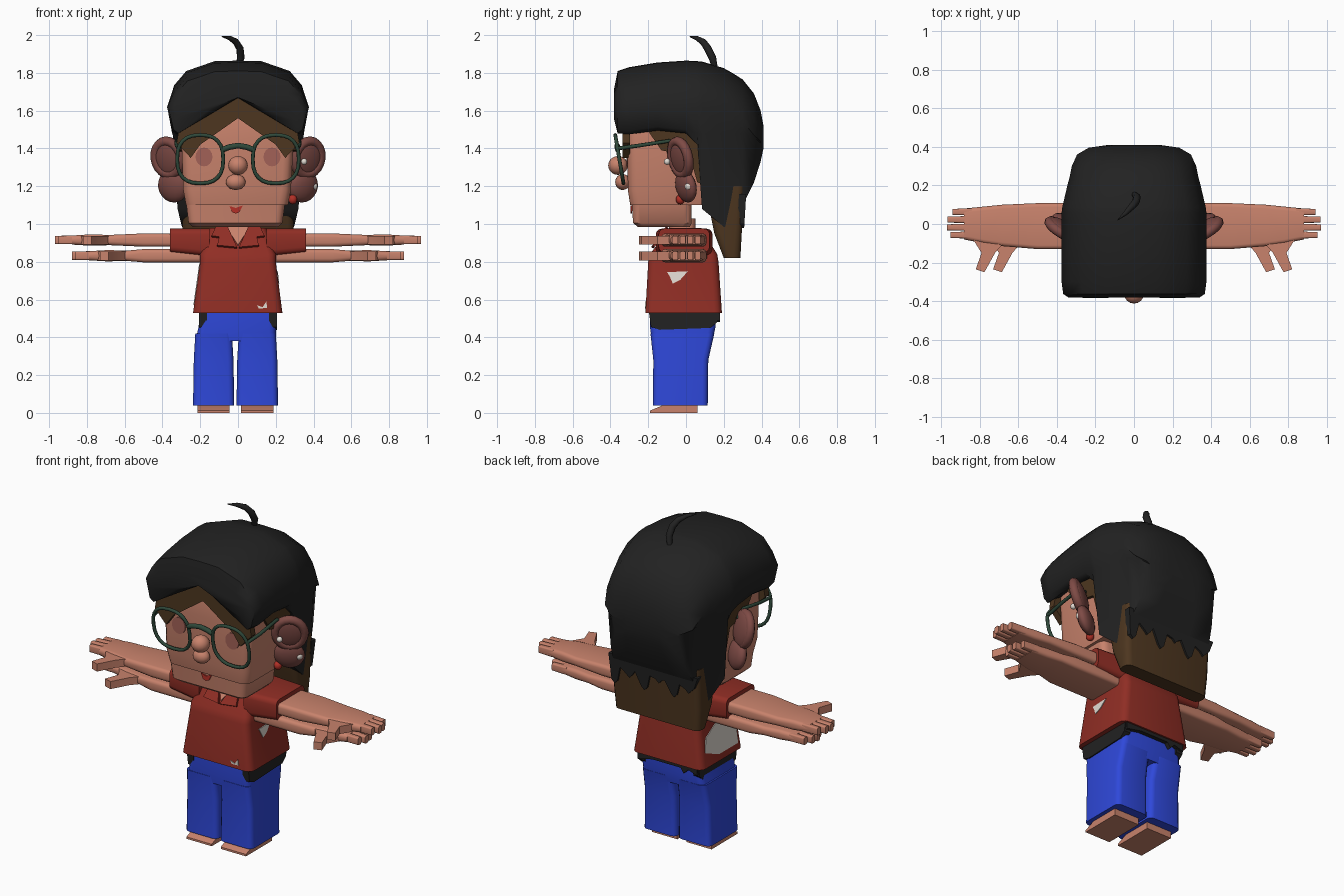
import bpy, bmesh
from math import sin, cos, pi, radians
from mathutils import Matrix, Vector

cube = bpy.data.objects.get("Cube")
if cube:
    bpy.data.objects.remove(cube)


def material(name, r, g, b):
    m = bpy.data.materials.new(name)
    m.use_nodes = True
    m.diffuse_color = (r, g, b, 1)
    m.node_tree.nodes["Principled BSDF"].inputs["Base Color"].default_value = (r, g, b, 1)
    return m


SKIN = material("skin", .58, .225, .15)
EAR = material("ear_flesh", .21, .07, .06)
BLUSH = material("blush", .36, .12, .095)
BLACK = material("black", .016, .016, .016)
BROWN = material("brown_hair", .075, .037, .014)
RED = material("shirt_red", .28, .027, .018)
BRIGHT = material("bright_red", .45, .03, .02)
BLUE = material("blue", .028, .065, .7)
GREEN = material("frame_green", .028, .065, .042)
WHITE = material("off_white", .75, .7, .64)


def finish(name, bm, mat, angle=38):
    bmesh.ops.recalc_face_normals(bm, faces=bm.faces)
    me = bpy.data.meshes.new(name)
    bm.to_mesh(me)
    bm.free()
    me.materials.append(mat)
    me.shade_smooth()
    me.set_sharp_from_angle(angle=radians(angle))
    ob = bpy.data.objects.new(name, me)
    bpy.context.collection.objects.link(ob)
    return ob


def loft(name, rings, mat, angle=38):
    """Skin a list of equal-length rings and cap both ends."""
    bm = bmesh.new()
    rows = [[bm.verts.new(p) for p in ring] for ring in rings]
    n = len(rows[0])
    for a, b in zip(rows, rows[1:]):
        for i in range(n):
            j = (i + 1) % n
            bm.faces.new((a[i], a[j], b[j], b[i]))
    bm.faces.new(rows[0])
    bm.faces.new(rows[-1])
    return finish(name, bm, mat, angle)


def rrect(u0, u1, v0, v1, r):
    """Rounded rectangle outline."""
    corners = ((u1 - r, v1 - r), (u0 + r, v1 - r), (u0 + r, v0 + r), (u1 - r, v0 + r))
    return [(u + r * cos(a), v + r * sin(a)) for k, (u, v) in enumerate(corners)
            for a in ((k + i / 3) * pi / 2 for i in range(4))]


def stack(name, sections, r, mat):
    """Rounded block from (z, x0, x1, y0, y1) sections."""
    return loft(name, [[(x, y, s[0]) for x, y in rrect(*s[1:], r)] for s in sections], mat)


def limb(name, side, sections, r, mat):
    """Rounded block along x from (x, y0, y1, z0, z1) sections."""
    return loft(name, [[(side * s[0], y, z) for y, z in rrect(*s[1:], r)] for s in sections], mat)


def prism(name, pts, put, offset, mat):
    """Flat outline placed by a function and thickened along an offset."""
    base = [Vector(put(u, v)) for u, v in pts]
    return loft(name, [base, [p + Vector(offset) for p in base]], mat, 30)


def ball(name, loc, radii, mat, rot=(0, 0), seg=16):
    m = (Matrix.Translation(loc) @ Matrix.Rotation(radians(rot[1]), 4, 'Z')
         @ Matrix.Rotation(radians(rot[0]), 4, 'X') @ Matrix.Diagonal((*radii, 1)))
    bm = bmesh.new()
    bmesh.ops.create_uvsphere(bm, u_segments=seg, v_segments=seg // 2 + 2, radius=1, matrix=m)
    return finish(name, bm, mat, 60)


def tube(name, pts, radius, mat, cyclic=False, radii=None):
    cu = bpy.data.curves.new(name, 'CURVE')
    cu.dimensions = '3D'
    cu.bevel_depth = radius
    cu.bevel_resolution = 2
    cu.use_fill_caps = True
    sp = cu.splines.new('POLY')
    sp.points.add(len(pts) - 1)
    for i, p in enumerate(pts):
        sp.points[i].co = (*p, 1)
        sp.points[i].radius = radii[i] if radii else 1
    sp.use_cyclic_u = cyclic
    sp.use_smooth = True
    cu.materials.append(mat)
    ob = bpy.data.objects.new(name, cu)
    bpy.context.collection.objects.link(ob)
    return ob


# Trousers and feet
stack("trouser_hips", [(.38, -.225, .2, -.18, .14), (.45, -.21, .2, -.19, .155),
                       (.56, -.195, .195, -.19, .155)], .035, BLUE)
for label, x0, x1 in (("right", -.238, -.02), ("left", -.008, .212)):
    cx = (x0 + x1) / 2
    stack(label + "_trouser_leg", [(.04, x0, x1, -.175, .115), (.28, x0 + .004, x1 - .004, -.173, .118),
                                   (.42, x0 + .012, x1 - .012, -.188, .15)], .03, BLUE)
    prism(label + "_foot", [(-.19, 0), (.06, 0), (.06, .06), (-.1, .05), (-.19, .012)],
          lambda y, z: (cx - .085, y, z), (.17, 0, 0), SKIN)

# Dark undershirt showing below the hem
for s in (-1, 1):
    prism("undershirt_side", [(-.2, .56), (-.185, .455), (-.14, .44), (.13, .45), (.165, .48), (.175, .56)],
          lambda y, z: (s * .165, y, z), (s * .042, 0, 0), BLACK)
prism("undershirt_back", [(-.2, .56), (.2, .56), (.2, .49), (.1, .51), (-.09, .51), (-.11, .48),
                          (-.14, .51), (-.2, .49)], lambda x, z: (x, .15, z), (0, .03, 0), BLACK)

# Shirt
stack("shirt", [(.53, -.238, .235, -.215, .19), (.8, -.2, .2, -.2, .172), (.84, -.2, .2, -.19, .165),
                (.98, -.15, .15, -.09, .08)], .04, RED)
stack("neck", [(.93, -.07, .07, -.09, .05), (1.03, -.07, .07, -.09, .05)], .04, SKIN)


def chest(x, z):
    return (x, -.194 + (z - .84) * .714, z)


prism("neck_opening", [(-.06, .98), (.06, .98), (0, .885)], chest, (0, -.004, .003), SKIN)
for s in (-1, 1):
    prism("lapel", [(.055, .98), (.12, .975), (.14, .93), (.1, .925), (.11, .88), (.005, .87)],
          lambda x, z: chest(s * x, z), (0, -.012, .008), RED)
    limb("sleeve", s, [(.15, -.16, .14, .83, .975), (.36, -.145, .125, .85, .975)], .03, RED)

# Worn patches on the shirt
prism("left_patch", [(-.1, .745), (.01, .75), (-.03, .705), (-.07, .685), (-.085, .72)],
      lambda y, z: (.234 - (z - .53) * .13, y, z), (.005, 0, 0), WHITE)
prism("right_patch", [(.14, .62), (.12, .7), (-.02, .77), (-.14, .79), (-.17, .7), (-.165, .57), (.02, .57)],
      lambda y, z: (-.237 + (z - .53) * .14, y, z), (-.005, 0, 0), WHITE)
prism("front_patch", [(.1, .57), (.13, .56), (.15, .59), (.155, .555), (.11, .553)],
      lambda x, z: (x, -.213, z), (0, -.005, 0), WHITE)

# Two arms on each side, with fingers and thumb
for s in (-1, 1):
    for label, dx, zc in (("upper", 0, .915), ("lower", -.09, .832)):
        limb(label + "_arm", s, [(.18, -.13, .11, zc - .035, zc + .035), (.5, -.13, .108, zc - .035, zc + .035),
                                 (.68 + dx, -.115, .1, zc - .027, zc + .027),
                                 (.78 + dx, -.1, .09, zc - .03, zc + .03),
                                 (.88 + dx, -.08, .08, zc - .024, zc + .024)], .02, SKIN)
        for i in range(4):
            y = -.075 + i * .04
            tip = (.95, .97, .965, .94)[i] + dx
            limb(label + "_finger", s, [(.84 + dx, y, y + .037, zc - .022, zc + .025),
                                        (tip, y + .002, y + .033, zc - .022, zc + .022)], .008, SKIN)
        prism(label + "_thumb", [(.66, -.08), (.84, -.07), (.79, -.15), (.82, -.235), (.775, -.25), (.72, -.15)],
              lambda x, y: (s * (x + dx), y, zc - .024), (0, 0, .046), SKIN)

# Head and face
stack("head", [(1.1, -.275, .265, -.295, .12), (1.18, -.29, .28, -.308, .15), (1.45, -.3, .295, -.31, .15),
               (1.62, -.29, .29, -.305, .15), (1.72, -.24, .24, -.27, .15)], .05, SKIN)
stack("jaw", [(.985, -.24, .215, -.255, .02), (1.005, -.262, .235, -.28, .03),
              (1.115, -.275, .25, -.288, .03)], .04, SKIN)
ball("nose", (0, -.36, 1.31), (.052, .052, .05), SKIN)
ball("nose_tip", (-.012, -.335, 1.222), (.052, .04, .042), SKIN)
prism("mouth", [(-.045, 1.095), (-.012, 1.085), (.025, 1.098), (.008, 1.063), (-.012, 1.055), (-.032, 1.063)],
      lambda x, z: (x, -.285, z), (0, -.008, 0), BRIGHT)
for s in (-1, 1):
    prism("cheek", [(.045 * cos(i * pi / 8), .05 * sin(i * pi / 8)) for i in range(16)],
          lambda u, v: (s * .18 + u, -.309, 1.355 + v), (0, -.006, 0), BLUSH)

# Ears and earrings
for s in (-1, 1):
    ball("ear_bowl", (s * .365, -.025, 1.35), (.1, .035, .11), EAR, (12, s * 32))
    ball("ear_lobe", (s * .345, .0, 1.2), (.088, .04, .088), EAR, (12, s * 30))
    turn = Matrix.Rotation(radians(s * 32), 3, 'Z') @ Matrix.Rotation(radians(12), 3, 'X')
    rim = [Vector((s * .37, -.03, 1.35)) + turn @ Vector((.08 * cos(i * pi / 10), 0, .09 * sin(i * pi / 10)))
           for i in range(20)]
    tube("ear_rim", rim, .026, EAR, True)
ball("upper_stud", (.35, -.1, 1.33), (.017, .017, .017), WHITE, seg=10)
ball("lower_stud", (.4, .015, 1.2), (.022, .022, .022), WHITE, seg=10)
ball("drop_earring", (.29, -.03, 1.13), (.024, .024, .026), BRIGHT, seg=10)


# Glasses
def lens_plane(x, z):
    return (x, -.33 - (z - 1.21) * .17, z)


def power(v, e=.8):
    return abs(v) ** e * (1 if v > 0 else -1)


for s in (-1, 1):
    tube("lens_frame", [lens_plane(s * .2 + .122 * power(cos(i * pi / 12)), 1.343 + .128 * power(sin(i * pi / 12)))
                        for i in range(24)], .01, GREEN, True)
    tube("temple_arm", [lens_plane(s * .315, 1.4), (s * .325, -.25, 1.415), (s * .325, -.09, 1.44),
                        (s * .325, -.03, 1.4)], .01, GREEN)
tube("bridge", [lens_plane(x, 1.395 + .02 * cos(x * 20)) for x in (-.08, -.045, 0, .045, .08)], .015, GREEN)

# Main hair, skinned from front to back: y, bottom, top, half width, parting height
stations = [(-.38, 1.55, 1.72, .34, .12), (-.362, 1.48, 1.81, .367, .19), (-.3, 1.475, 1.83, .375, .19),
            (-.15, 1.495, 1.855, .375, .1), (0, 1.48, 1.865, .375, 0), (.06, 1.42, 1.862, .375, 0),
            (.085, 1.08, 1.86, .372, 0), (.2, .985, 1.825, .345, 0), (.245, .98, 1.8, .333, 0),
            (.3, 1.1, 1.765, .322, 0), (.36, 1.22, 1.69, .295, 0), (.395, 1.33, 1.6, .235, 0),
            (.41, 1.4, 1.52, .13, 0)]
rings = []
for y, bot, top, w, arch in stations:
    h = top - bot
    mid = min(1.62, top - min(.22, .6 * h))
    low = min(max(1.48, bot + .02), mid - .01)
    half = [(0, top), (.33 * w, top - .003), (.73 * w, top - min(.055, .16 * h)),
            (.9 * w, top - min(.13, .38 * h)), (w, mid), (.93 * w, low), (.86 * w, bot),
            (.43 * w, bot + arch / 2), (0, bot + arch)]
    rings.append([(x, y, z) for x, z in half] + [(-x, y, z) for x, z in half[-2:0:-1]])
loft("hair", rings, BLACK, 50)

# Brown under-hair
fringe = [(0, 1.7), (.31, 1.52), (.325, 1.43), (.25, 1.35), (.2, 1.42), (0, 1.56)]
sideburn = [(-.22, 1.52), (.09, 1.52), (.12, 1.2), (.06, 1.22), (.02, 1.36), (-.13, 1.39)]
for s in (-1, 1):
    prism("brown_fringe", fringe, lambda x, z: (s * x, -.336, z), (0, .04, 0), BROWN)
    prism("brown_sideburn", sideburn, lambda y, z: (s * .28, y, z), (s * .03, 0, 0), BROWN)
stack("brown_back_hair", [(.82, -.285, .285, .2, .288), (.95, -.295, .295, .15, .295),
                          (1.2, -.295, .295, .1, .31)], .035, BROWN)

# Dripping ends of the black hair across the back
drips = [(-.3, 1.16), (.3, 1.16)]
for i, depth in enumerate((.98, 1.04, .99, 1.06, 1.0, 1.05)):
    x = .3 - i * .1
    drips += [(x - .015, depth + .02), (x - .035, depth), (x - .055, depth + .02), (x - .075, 1.09)]
prism("hair_drips", drips, lambda x, z: (x, .27 + (z - .98) * .06, z), (0, .038, 0), BLACK)

# Curled lock on top of the head
tube("top_lock", [(0, .155, 1.82), (.015, .14, 1.88), (.01, .115, 1.93), (-.012, .09, 1.965),
                  (-.045, .055, 1.985), (-.085, .02, 1.992)], .02, BLACK, radii=[.7, 1, 1, .9, .6, .1])
